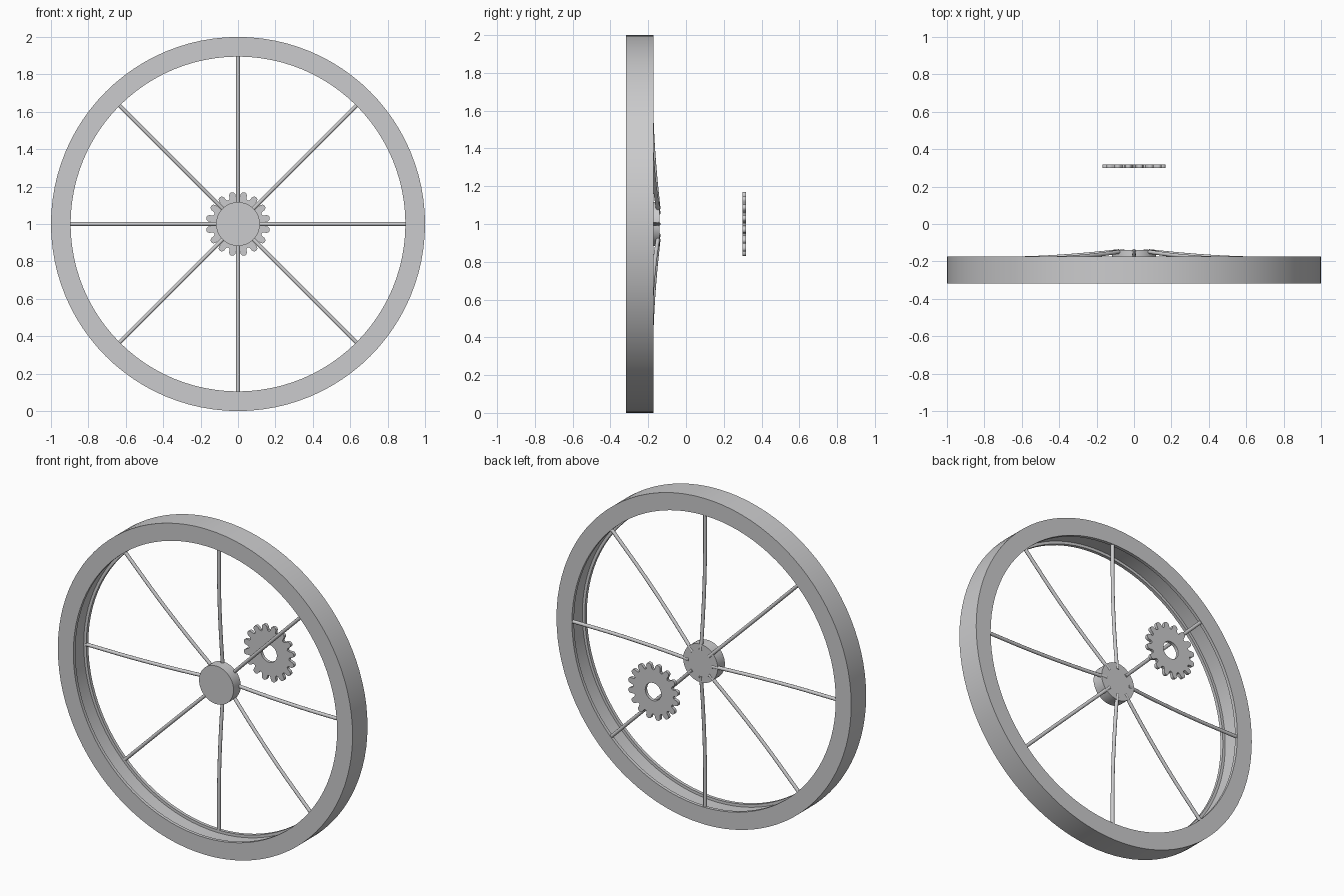
import bpy, bmesh, math
from mathutils import Matrix, Vector

if "Cube" in bpy.data.objects:
    bpy.data.objects.remove(bpy.data.objects["Cube"])

GREY = bpy.data.materials.new("plain_grey")
GREY.diffuse_color = (0.6, 0.6, 0.61, 1)
GREY.use_nodes = True
GREY.node_tree.nodes["Principled BSDF"].inputs["Base Color"].default_value = GREY.diffuse_color
CZ = 1.0  # axle height


def finish(name, bm):
    bmesh.ops.recalc_face_normals(bm, faces=bm.faces)
    me = bpy.data.meshes.new(name)
    bm.to_mesh(me)
    bm.free()
    me.materials.append(GREY)
    ob = bpy.data.objects.new(name, me)
    bpy.context.collection.objects.link(ob)
    bpy.context.view_layer.objects.active = ob
    for o in bpy.context.selected_objects:
        o.select_set(False)
    ob.select_set(True)
    bpy.ops.object.shade_smooth_by_angle(angle=math.radians(35))
    return ob


def polar(r, a, y):
    return (r * math.cos(a), y, CZ + r * math.sin(a))


def bridge(bm, a, b):
    n = len(a)
    for i in range(n):
        j = (i + 1) % n
        bm.faces.new((a[i], a[j], b[j], b[i]))


# Rim: closed profile with a shallow inner channel, turned about the axle
F, B = -0.318, -0.173
profile = [(1.0, F), (1.0, B), (0.895, B), (0.895, B - 0.02), (0.912, B - 0.02),
           (0.912, F + 0.02), (0.895, F + 0.02), (0.895, F)]
bm = bmesh.new()
SEG = 96
rings = [[bm.verts.new(polar(r, 2 * math.pi * k / SEG, y)) for r, y in profile]
         for k in range(SEG)]
for k in range(SEG):
    bridge(bm, rings[k], rings[(k + 1) % SEG])
finish("rim", bm)

# Hub: plain disc
bm = bmesh.new()
bmesh.ops.create_cone(bm, cap_ends=True, segments=48, radius1=0.117, radius2=0.117,
                      depth=0.07,
                      matrix=Matrix.Translation((0, -0.175, CZ)) @ Matrix.Rotation(math.pi / 2, 4, 'X'))
finish("hub", bm)

# Spokes: round rods that sweep back towards the hub
for s in range(8):
    a = s * math.pi / 4
    out = Vector((math.cos(a), 0, math.sin(a)))
    side = Vector((-math.sin(a), 0, math.cos(a)))
    bm = bmesh.new()
    prev = None
    STEPS = 16
    for i in range(STEPS + 1):
        r = 0.08 + (0.903 - 0.08) * i / STEPS
        t = min(1, max(0, (r - 0.08) / 0.62))
        y = -0.145 - 0.04 * (1 - (1 - t) ** 1.8)
        ring = []
        for k in range(12):
            b = 2 * math.pi * k / 12
            p = out * r + side * (0.0105 * math.cos(b)) + Vector((0, y + 0.0105 * math.sin(b), CZ))
            ring.append(bm.verts.new(p))
        if prev:
            bridge(bm, prev, ring)
        else:
            bm.faces.new(ring)
        prev = ring
    bm.faces.new(prev)
    finish("spoke_%d" % (s + 1), bm)

# Sprocket: separate toothed disc with a centre hole, behind the wheel
TEETH = 16
tooth = [(-0.5, 0.135), (-0.36, 0.139), (-0.30, 0.150), (-0.27, 0.160), (-0.19, 0.168),
         (-0.08, 0.172), (0.08, 0.172), (0.19, 0.168), (0.27, 0.160), (0.30, 0.150),
         (0.36, 0.139)]
outline = [(r, 2 * math.pi * (k + 0.5 + f) / TEETH) for k in range(TEETH) for f, r in tooth]
bm = bmesh.new()
loops = []
for y in (0.299, 0.318):
    outer = [bm.verts.new(polar(r, a, y)) for r, a in outline]
    inner = [bm.verts.new(polar(0.054, a, y)) for r, a in outline]
    bridge(bm, outer, inner)
    loops.append((outer, inner))
bridge(bm, loops[0][0], loops[1][0])
bridge(bm, loops[0][1], loops[1][1])
finish("sprocket", bm)
